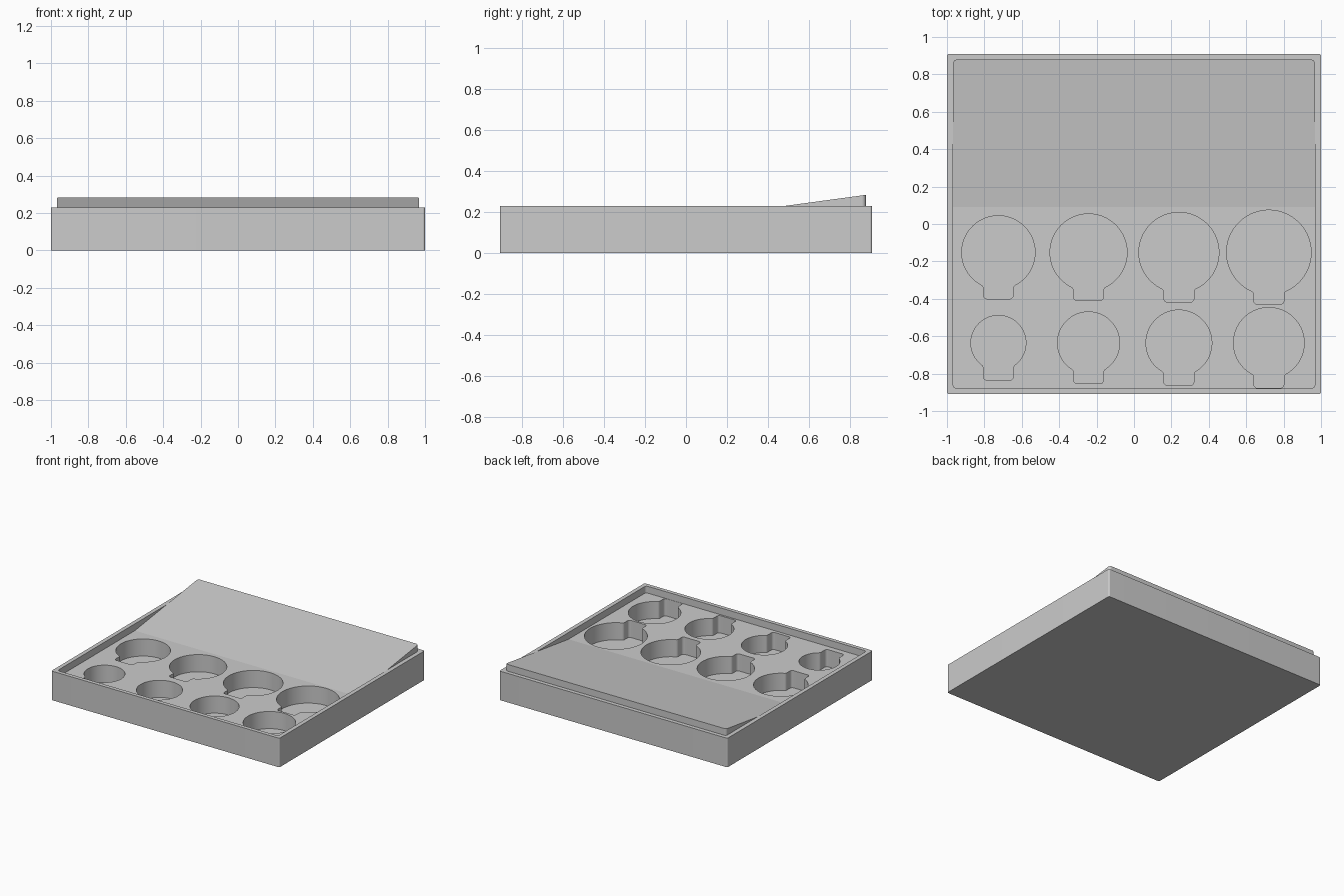
import bpy
import bmesh
from math import atan2, cos, pi, radians, sin, sqrt

if "Cube" in bpy.data.objects:
    bpy.data.objects.remove(bpy.data.objects["Cube"], do_unlink=True)

TRAY_TOP, DECK, FLOOR = 0.23, 0.176, 0.04
SLOPE_START, SLOPE = 0.09, 0.136

grey = bpy.data.materials.new("grey plastic")
grey.use_nodes = True
colour = (0.6, 0.6, 0.6, 1)
grey.diffuse_color = colour
grey.node_tree.nodes["Principled BSDF"].inputs["Base Color"].default_value = colour


def arc(cx, cy, r, start, end, steps):
    return [(cx + r * cos(start + (end - start) * i / steps),
             cy + r * sin(start + (end - start) * i / steps)) for i in range(steps + 1)]


def rounded_rect(hx, hy, r):
    points = []
    for i, (sx, sy) in enumerate([(1, 1), (-1, 1), (-1, -1), (1, -1)]):
        points += arc(sx * (hx - r), sy * (hy - r), r, i * pi / 2, (i + 1) * pi / 2, 16)
    return points


def keyhole(cx, cy, r):
    """Round pocket with a rounded finger notch toward the front."""
    w, f = 0.08, 0.02
    drop = -sqrt((r + f) ** 2 - (w + f) ** 2)
    join = atan2(drop, w + f)
    end = -r - 0.052
    pts = arc(0, 0, r, join, pi - join, 96)
    pts += arc(-w - f, drop, f, -join, 0, 12)
    pts += arc(-w + f, end + f, f, pi, 1.5 * pi, 16)
    pts += arc(w - f, end + f, f, -pi / 2, 0, 16)
    pts += arc(w + f, drop, f, pi, pi + join, 12)[:-1]
    return [(cx + x, cy + y) for x, y in pts]


def prism(name, outline, z0, z1):
    bm = bmesh.new()
    base = bm.faces.new([bm.verts.new((x, y, z0)) for x, y in outline])
    top = bmesh.ops.extrude_face_region(bm, geom=[base])["geom"]
    for v in top:
        if isinstance(v, bmesh.types.BMVert):
            v.co.z = z1
    bmesh.ops.recalc_face_normals(bm, faces=bm.faces)
    mesh = bpy.data.meshes.new(name)
    bm.to_mesh(mesh)
    bm.free()
    mesh.materials.append(grey)
    obj = bpy.data.objects.new(name, mesh)
    bpy.context.collection.objects.link(obj)
    return obj


def activate(obj):
    bpy.ops.object.select_all(action="DESELECT")
    obj.select_set(True)
    bpy.context.view_layer.objects.active = obj


def cut(obj, cutter):
    activate(obj)
    mod = obj.modifiers.new("cut", "BOOLEAN")
    mod.operation, mod.solver, mod.object = "DIFFERENCE", "EXACT", cutter
    bpy.ops.object.modifier_apply(modifier=mod.name)
    bpy.data.objects.remove(cutter, do_unlink=True)


# Outer tray with a shallow rim
tray = prism("tray", rounded_rect(1, 0.91, 0.012), 0, TRAY_TOP)
cut(tray, prism("tray_cutter", rounded_rect(0.967, 0.879, 0.02), 0.02, 0.4))

# Insert: flat deck in front, ramp rising to the back
insert = prism("pocket_insert", rounded_rect(0.967, 0.879, 0.02), 0.02, DECK)
bm = bmesh.new()
bm.from_mesh(insert.data)
bmesh.ops.bisect_plane(bm, geom=bm.verts[:] + bm.edges[:] + bm.faces[:],
                       plane_co=(0, SLOPE_START, 0), plane_no=(0, 1, 0))
for v in bm.verts:
    if v.co.z > 0.1:
        v.co.z += max(0, v.co.y - SLOPE_START) * SLOPE
bm.to_mesh(insert.data)
bm.free()

# Two rows of pockets growing toward the left
columns = (-0.725, -0.243, 0.24, 0.721)
rows = {-0.152: (0.196, 0.206, 0.214, 0.226), -0.636: (0.147, 0.166, 0.176, 0.189)}
for y, radii in rows.items():
    for x, r in zip(columns, radii):
        cut(insert, prism("pocket_cutter", keyhole(x, y, r), FLOOR, 0.4))

for obj in (tray, insert):
    activate(obj)
    bpy.ops.object.shade_smooth_by_angle(angle=radians(6.5))
